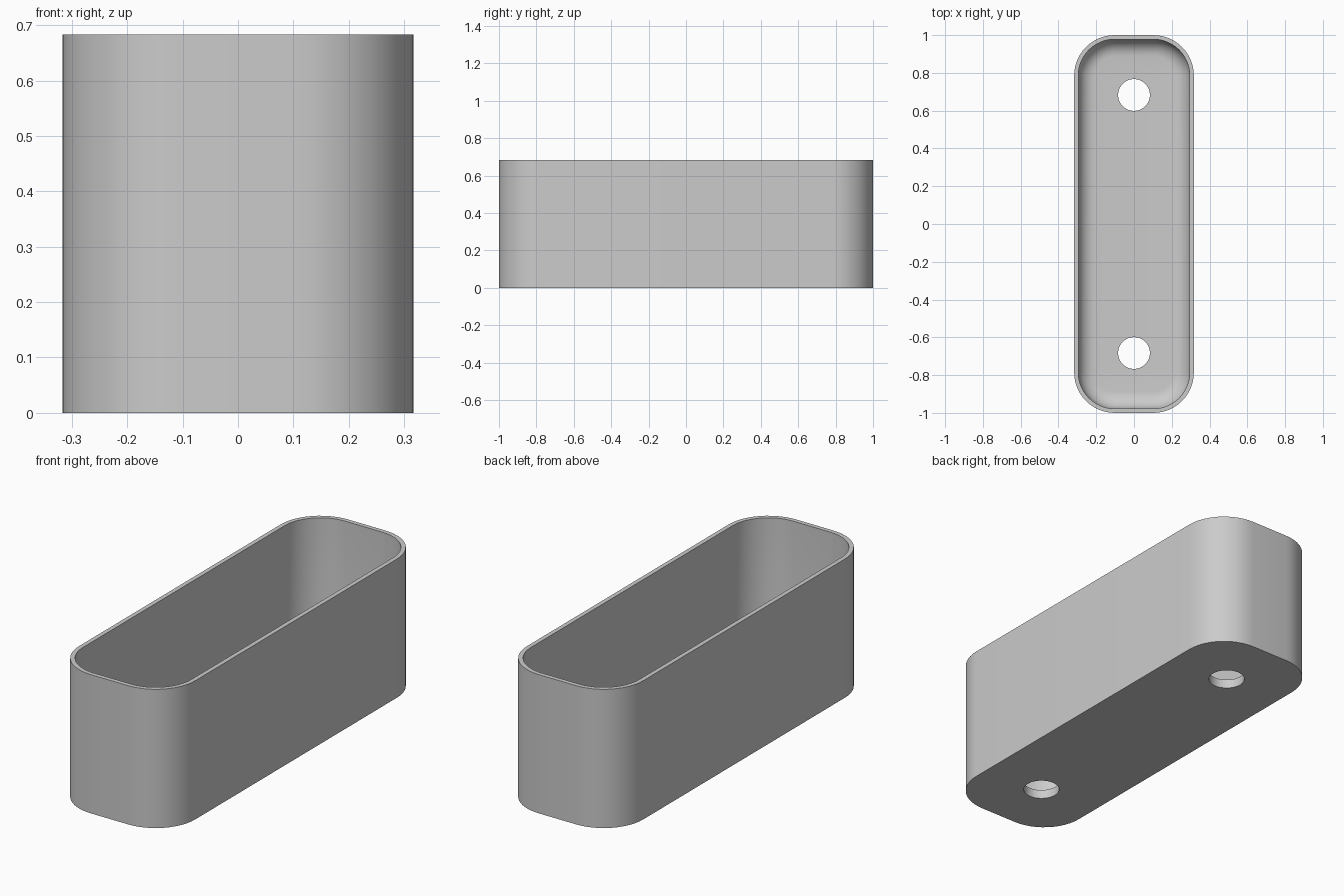
import bpy, bmesh
from math import sin, cos, pi

cube = bpy.data.objects.get("Cube")
if cube:
    bpy.data.objects.remove(cube)

HALF_X, HALF_Y, HEIGHT = 0.317, 1.0, 0.683
CORNER, WALL, FLOOR, FILLET = 0.215, 0.022, 0.045, 0.09
HOLE_R, HOLE_Y = 0.084, 0.683
CORNER_STEPS, FILLET_STEPS, HOLE_SIDES = 12, 8, 48

bm = bmesh.new()


def ring(points, z):
    """Closed loop of vertices at one height."""
    return [bm.verts.new((x, y, z)) for x, y in points]


def rounded_rect(inset):
    """Rounded rectangle outline, moved inward by the inset."""
    r = CORNER - inset
    cx, cy = HALF_X - CORNER, HALF_Y - CORNER
    points = []
    for k, (sx, sy) in enumerate([(1, 1), (-1, 1), (-1, -1), (1, -1)]):
        for i in range(CORNER_STEPS + 1):
            a = (k + i / CORNER_STEPS) * pi / 2
            points.append((sx * cx + r * cos(a), sy * cy + r * sin(a)))
    return points


def circle(y):
    steps = [2 * pi * i / HOLE_SIDES for i in range(HOLE_SIDES)]
    return [(HOLE_R * cos(a), y + HOLE_R * sin(a)) for a in steps]


def bridge(a, b):
    n = len(a)
    for i in range(n):
        j = (i + 1) % n
        bm.faces.new((a[i], a[j], b[j], b[i]))


def fill(loops):
    """Flat plate bounded by an outline with holes in it."""
    edges = []
    for loop in loops:
        for i, v in enumerate(loop):
            w = loop[(i + 1) % len(loop)]
            edges.append(bm.edges.get((v, w)) or bm.edges.new((v, w)))
    bmesh.ops.triangle_fill(bm, edges=edges, use_beauty=True)


# Outer wall, rim, inner wall and the rounded inner floor edge
sections = [(0, 0), (0, HEIGHT), (WALL, HEIGHT)]
for i in range(FILLET_STEPS + 1):
    a = i / FILLET_STEPS * pi / 2
    sections.append((WALL + FILLET * (1 - cos(a)),
                     FLOOR + FILLET * (1 - sin(a))))
shell = [ring(rounded_rect(inset), z) for inset, z in sections]
for lower, upper in zip(shell, shell[1:]):
    bridge(lower, upper)

# Two holes through the floor
holes_low = [ring(circle(y), 0) for y in (-HOLE_Y, HOLE_Y)]
holes_high = [ring(circle(y), FLOOR) for y in (-HOLE_Y, HOLE_Y)]
for low, high in zip(holes_low, holes_high):
    bridge(low, high)

# Underside and floor
fill([shell[0]] + holes_low)
fill([shell[-1]] + holes_high)
bmesh.ops.recalc_face_normals(bm, faces=bm.faces)

mesh = bpy.data.meshes.new("tray")
bm.to_mesh(mesh)
bm.free()
tray = bpy.data.objects.new("tray", mesh)
bpy.context.collection.objects.link(tray)

# Plain grey finish
GREY = (0.6, 0.6, 0.6, 1)
mat = bpy.data.materials.new("light grey")
mat.use_nodes = True
mat.diffuse_color = GREY
mat.node_tree.nodes["Principled BSDF"].inputs["Base Color"].default_value = GREY
mesh.materials.append(mat)

# Smooth curves with sharp rims
bpy.ops.object.select_all(action='DESELECT')
tray.select_set(True)
bpy.context.view_layer.objects.active = tray
bpy.ops.object.shade_smooth_by_angle(angle=pi / 6)
